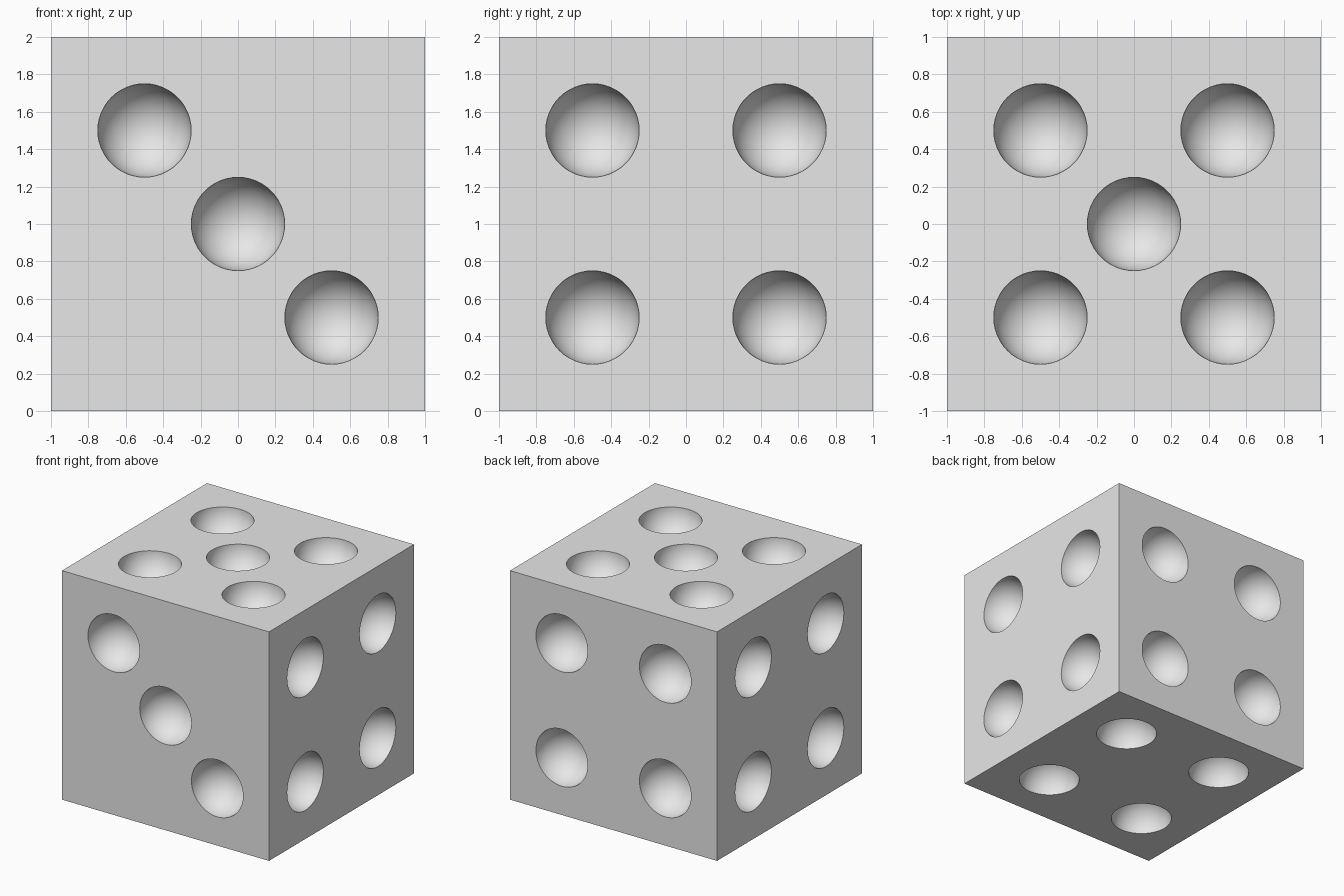
import bpy
import bmesh
import math
from mathutils import Matrix, Vector

default = bpy.data.objects.get("Cube")
if default:
    bpy.data.objects.remove(default, do_unlink=True)

HALF = 1.0
PIP_RADIUS = 0.25
STEP = 0.5

grey = bpy.data.materials.new("light grey")
grey.use_nodes = True
colour = (0.8, 0.8, 0.8, 1.0)
grey.diffuse_color = colour
grey.node_tree.nodes["Principled BSDF"].inputs["Base Color"].default_value = colour


def add_object(name, bm):
    mesh = bpy.data.meshes.new(name)
    bm.to_mesh(mesh)
    bm.free()
    mesh.materials.append(grey)
    obj = bpy.data.objects.new(name, mesh)
    bpy.context.scene.collection.objects.link(obj)
    return obj


# Cube body standing on the ground
bm = bmesh.new()
bmesh.ops.create_cube(bm, size=2 * HALF,
                      matrix=Matrix.Translation((0, 0, HALF)))
body = add_object("die_body", bm)

# Pip layouts as (across, up) steps on a face
four = [(a, b) for a in (-1, 1) for b in (-1, 1)]
five = four + [(0, 0)]
three = [(-1, 1), (0, 0), (1, -1)]

# Outward normal, across axis, up axis and pips of each face
X, Y, Z = Vector((1, 0, 0)), Vector((0, 1, 0)), Vector((0, 0, 1))
faces = [
    (-Y, X, Z, three),
    (Y, -X, Z, four),
    (X, Y, Z, four),
    (-X, -Y, Z, four),
    (Z, X, Y, five),
    (-Z, X, -Y, four),
]

# Spheres centred on the faces, used to scoop out the pips
bm = bmesh.new()
for normal, across, up, pips in faces:
    turn = Matrix((across, up, normal)).transposed().to_4x4()
    for a, b in pips:
        centre = Z * HALF + normal * HALF + (across * a + up * b) * STEP
        bmesh.ops.create_uvsphere(bm, u_segments=48, v_segments=25,
                                  radius=PIP_RADIUS,
                                  matrix=Matrix.Translation(centre) @ turn)
cutter = add_object("pip_cutter", bm)
cutter.hide_render = True

# Cut the pips and keep the result as the body mesh
cut = body.modifiers.new("pips", 'BOOLEAN')
cut.operation = 'DIFFERENCE'
cut.solver = 'EXACT'
cut.object = cutter
bpy.ops.object.select_all(action='DESELECT')
body.select_set(True)
bpy.context.view_layer.objects.active = body
bpy.ops.object.modifier_apply(modifier=cut.name)
bpy.data.objects.remove(cutter, do_unlink=True)

# Smooth hollows with crisp rims and edges
bpy.ops.object.shade_smooth_by_angle(angle=math.radians(30))
